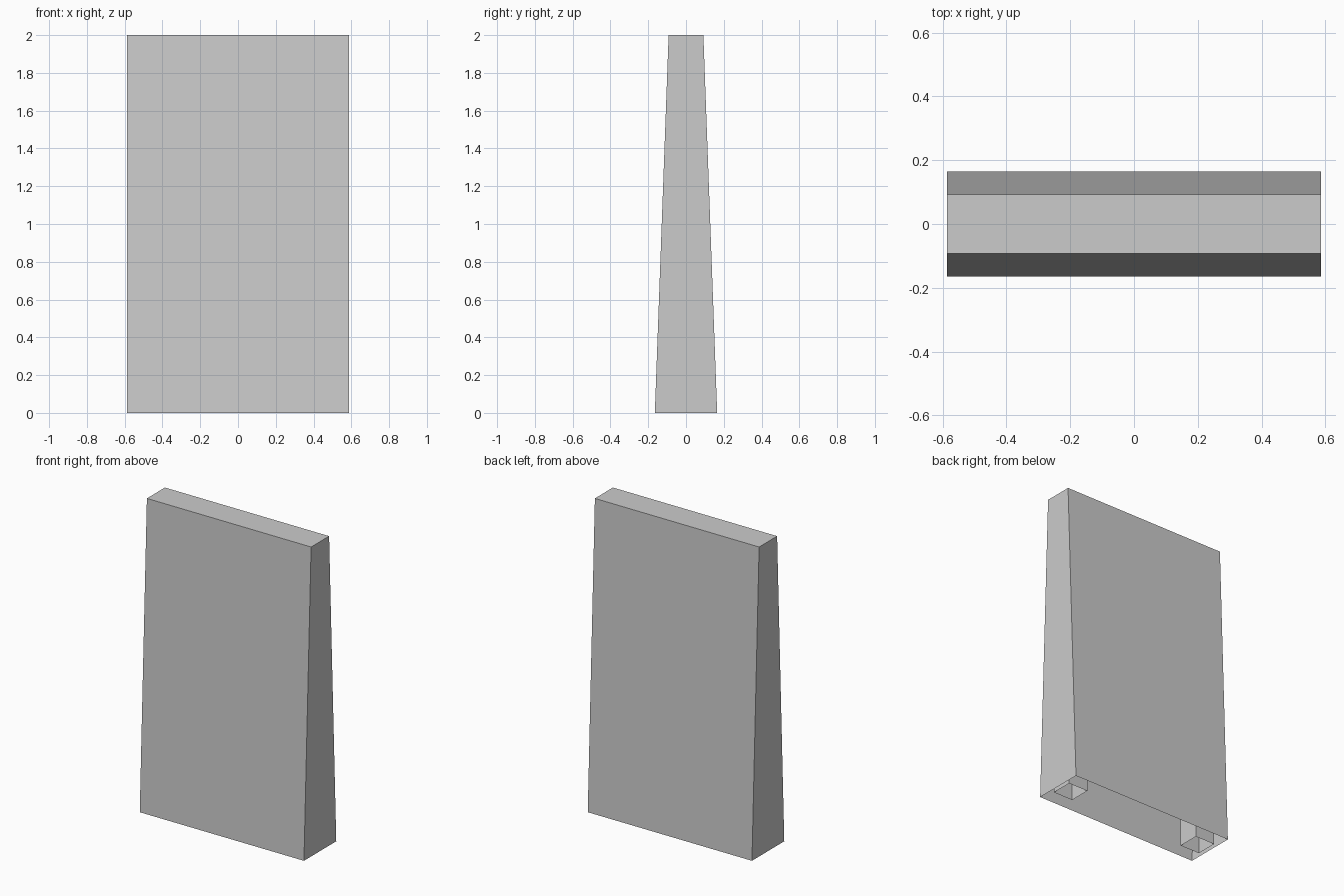
import bpy, bmesh

if "Cube" in bpy.data.objects:
    bpy.data.objects.remove(bpy.data.objects["Cube"])

HALF_W, HEIGHT = 0.587, 2.0


def open_box(name, half_x, half_y_bottom, half_y_top, height, centre_x=0.0, cap=True):
    """Four walls tapering in y, open underneath, with an optional top."""
    bm = bmesh.new()
    corners = [(-1, -1), (1, -1), (1, 1), (-1, 1)]
    low = [bm.verts.new((centre_x + sx * half_x, sy * half_y_bottom, 0)) for sx, sy in corners]
    high = [bm.verts.new((centre_x + sx * half_x, sy * half_y_top, height)) for sx, sy in corners]
    for i in range(4):
        j = (i + 1) % 4
        bm.faces.new((low[i], low[j], high[j], high[i]))
    if cap:
        bm.faces.new(high)
    mesh = bpy.data.meshes.new(name)
    bm.to_mesh(mesh)
    bm.free()
    obj = bpy.data.objects.new(name, mesh)
    bpy.context.collection.objects.link(obj)
    return obj


# Tapered hollow slab, open at the bottom
open_box("tapered_shell", HALF_W, 0.165, 0.092, HEIGHT)

# Two square hollow posts standing inside the shell
for side, x in (("left", -0.49), ("right", 0.49)):
    open_box(side + "_inner_post", 0.07, 0.07, 0.07, HEIGHT - 0.02, x, cap=False)
